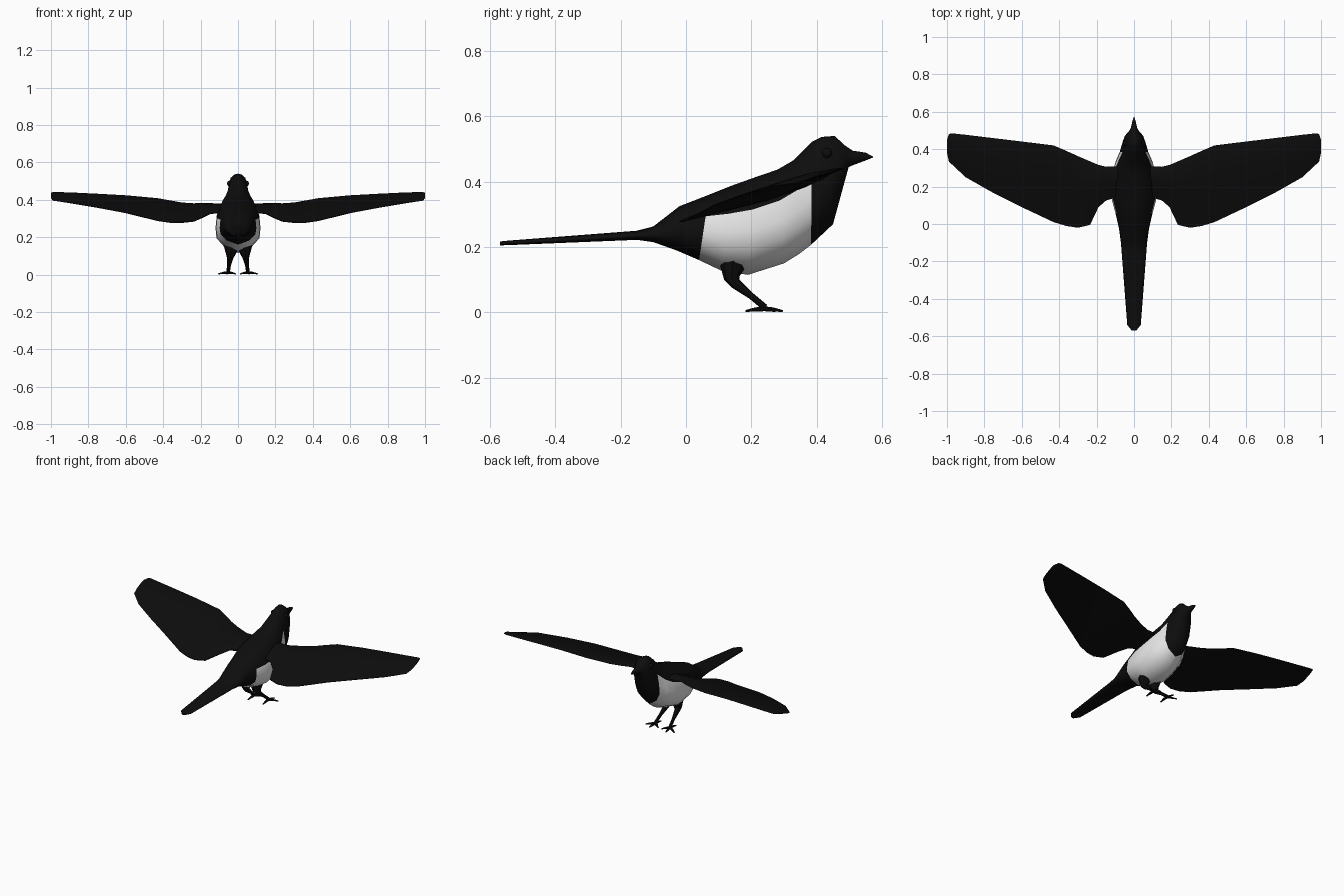
import bpy, bmesh, math
from mathutils import Vector

if "Cube" in bpy.data.objects:
    bpy.data.objects.remove(bpy.data.objects["Cube"])


def material(name, rgb):
    m = bpy.data.materials.new(name)
    m.diffuse_color = (*rgb, 1)
    m.use_nodes = True
    m.node_tree.nodes["Principled BSDF"].inputs["Base Color"].default_value = m.diffuse_color
    return m


BLACK = material("feather black", (0.004, 0.004, 0.004))
WHITE = material("belly white", (0.8, 0.8, 0.8))


def finish(name, bm, mats, angle=40):
    bmesh.ops.recalc_face_normals(bm, faces=bm.faces)
    me = bpy.data.meshes.new(name)
    bm.to_mesh(me)
    bm.free()
    for m in mats:
        me.materials.append(m)
    ob = bpy.data.objects.new(name, me)
    bpy.context.collection.objects.link(ob)
    bpy.ops.object.select_all(action='DESELECT')
    ob.select_set(True)
    bpy.context.view_layer.objects.active = ob
    bpy.ops.object.shade_smooth_by_angle(angle=math.radians(angle))
    return ob


def loft(bm, rings, rule=None):
    """Skin closed rings of equal length and cap both ends."""
    vs = [[bm.verts.new(p) for p in r] for r in rings]
    n = len(vs[0])
    for i in range(len(vs) - 1):
        for j in range(n):
            k = (j + 1) % n
            f = bm.faces.new((vs[i][j], vs[i][k], vs[i + 1][k], vs[i + 1][j]))
            if rule:
                f.material_index = rule(i, j)
    bm.faces.new(vs[0])
    bm.faces.new(vs[-1])


def tube(bm, points, radii, sides=6, flat=1.0):
    """Tapered limb along a path; flat squashes the cross-section."""
    pts = [Vector(p) for p in points]
    rings = []
    for i, p in enumerate(pts):
        d = (pts[min(i + 1, len(pts) - 1)] - pts[max(i - 1, 0)]).normalized()
        u = d.cross(Vector((1, 0, 0)))
        if u.length < 0.3:
            u = d.cross(Vector((0, 1, 0)))
        u.normalize()
        w = d.cross(u)
        rings.append([p + radii[i] * (math.cos(a) * u * flat + math.sin(a) * w)
                      for a in (math.tau * s / sides for s in range(sides))])
    loft(bm, rings)


# Body, tail, head and beak: top y, top z, bottom y, bottom z, half width, narrowing to top
STATIONS = [
    (-.57, .217, -.57, .205, .012, 0), (-.54, .22, -.54, .206, .036, 0),
    (-.15, .25, -.15, .222, .066, 0), (-.10, .263, -.10, .215, .07, 0),
    (-.02, .325, -.03, .19, .08, 0), (.07, .36, .04, .16, .098, 0),
    (.14, .388, .11, .127, .117, 0), (.21, .413, .19, .115, .123, .05),
    (.28, .437, .30, .15, .12, .15), (.33, .466, .345, .178, .11, .3),
    (.385, .522, .383, .207, .092, .45), (.415, .537, .45, .27, .068, .25),
    (.455, .54, .48, .38, .05, 0), (.485, .512, .498, .445, .03, 0),
    (.51, .495, .515, .452, .017, 0), (.55, .489, .55, .465, .009, 0),
    (.572, .477, .572, .474, .001, 0)]
# Cross-section from spine to keel: height share, width share
SECTION = [(1, 0), (.96, .45), (.86, .78), (.67, .96), (.45, 1), (.27, .95), (.11, .6), (0, 0)]
HALF = len(SECTION) - 1

body_rings = []
for ty, tz, by, bz, w, k in STATIONS:
    bottom, top = Vector((0, by, bz)), Vector((0, ty, tz))
    right = [bottom.lerp(top, h) + Vector((w * s * (1 - k * h), 0, 0)) for h, s in SECTION]
    left = [Vector((-p.x, p.y, p.z)) for p in right[-2:0:-1]]
    body_rings.append(right + left)


def belly_rule(i, j):
    # white below the wing line, between rump and breast
    return int(5 <= i <= 9 and 3 <= j < 2 * HALF - 3)


bm = bmesh.new()
loft(bm, body_rings, belly_rule)
finish("body", bm, [BLACK, WHITE], 50)

# Wing sections: x, leading y, z, trailing y, z, thickness
WING = [
    (.07, .31, .365, .15, .335, .035), (.15, .306, .37, .125, .325, .035),
    (.19, .316, .375, .09, .305, .035), (.235, .335, .376, -.005, .285, .032),
    (.30, .363, .382, -.02, .278, .032), (.36, .39, .395, -.011, .278, .03),
    (.43, .42, .408, .01, .288, .03), (.60, .441, .422, .09, .33, .026),
    (.75, .459, .43, .165, .358, .022), (.90, .477, .437, .25, .383, .018),
    (.975, .485, .441, .32, .394, .012), (.99, .48, .441, .335, .396, .009),
    (1.0, .45, .437, .38, .41, .005)]
FOIL = [(0, 0), (.12, .5), (.4, .7), (.75, .35), (1, .06), (1, -.06), (.7, -.2), (.3, -.3)]

for side, label in ((1, "right"), (-1, "left")):
    bm = bmesh.new()
    loft(bm, [[(side * x, ly + (ty - ly) * c, lz + (tz - lz) * c + t * h) for c, h in FOIL]
              for x, ly, lz, ty, tz, t in WING])
    finish(label + "_wing", bm, [BLACK], 50)

    # Feathered thigh and slim shank
    bm = bmesh.new()
    tube(bm, [(side * .035, .145, .16), (side * .036, .142, .135), (side * .04, .14, .105),
              (side * .042, .152, .088), (side * .048, .20, .05), (side * .053, .242, .015)],
         [.042, .036, .024, .017, .010, .010], 8)
    finish(label + "_leg", bm, [BLACK])

    # Three front toes and one back toe
    bm = bmesh.new()
    for x, y in ((.06, .296), (.105, .272), (.012, .272), (.055, .182)):
        tube(bm, [(side * .053, .24, .011), (side * (x + .053) / 2, (y + .24) / 2, .009),
                  (side * x, y, .004)], [.010, .008, .004], 6, .75)
    finish(label + "_foot", bm, [BLACK])

    # Eye
    bm = bmesh.new()
    bmesh.ops.create_uvsphere(bm, u_segments=12, v_segments=8, radius=.016)
    bmesh.ops.translate(bm, verts=bm.verts, vec=(side * .043, .432, .487))
    finish(label + "_eye", bm, [BLACK])
